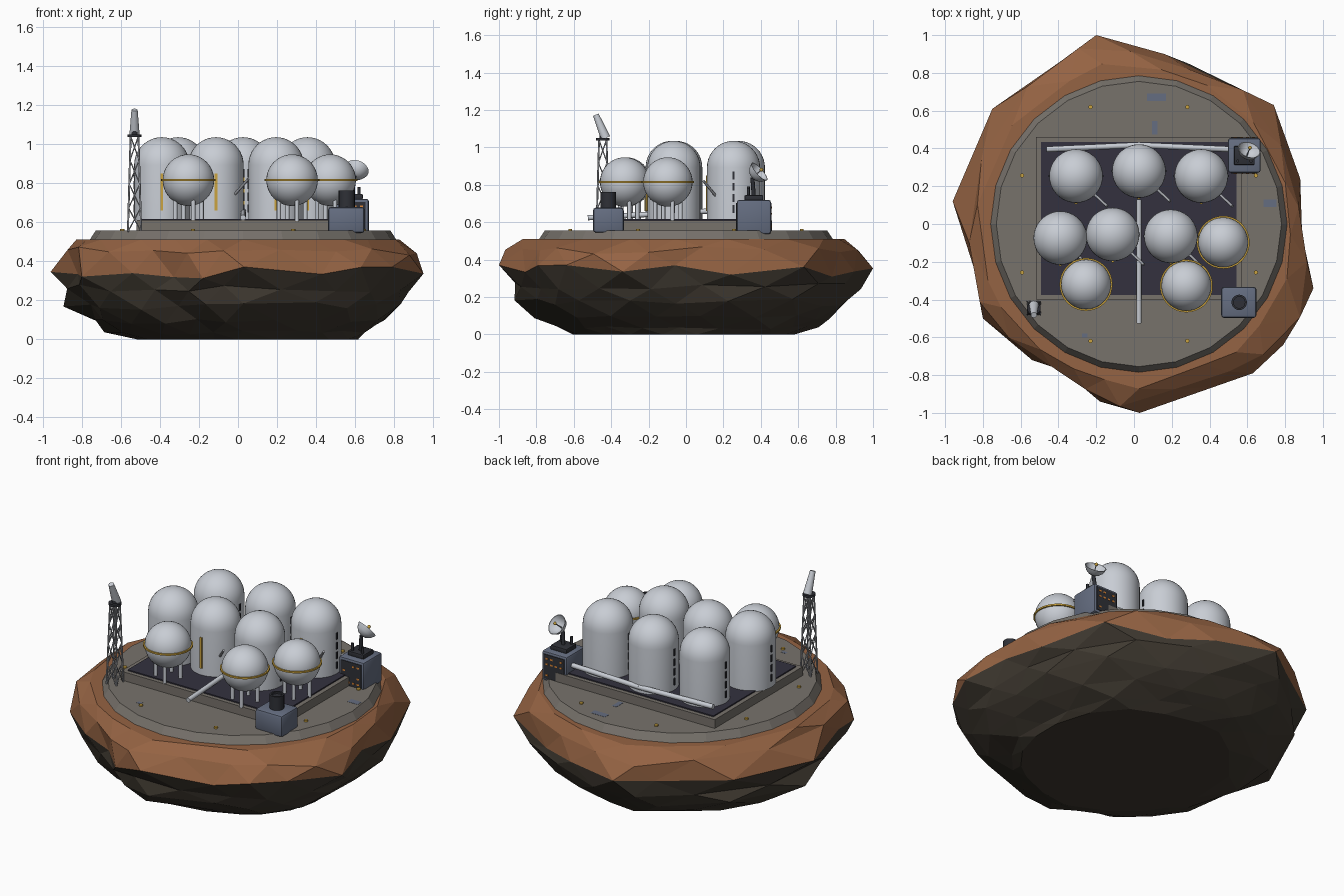
import bpy, bmesh, math, random
from mathutils import Vector

random.seed(7)
if "Cube" in bpy.data.objects:
    bpy.data.objects.remove(bpy.data.objects["Cube"])


def material(name, rgb):
    m = bpy.data.materials.new(name)
    m.use_nodes = True
    m.diffuse_color = (*rgb, 1)
    m.node_tree.nodes["Principled BSDF"].inputs["Base Color"].default_value = (*rgb, 1)
    return m


WHITE = material("tank white", (0.58, 0.61, 0.66))
RUST = material("rust rock", (0.30, 0.125, 0.056))
DARK_ROCK = material("dark rock", (0.05, 0.041, 0.03))
CONCRETE = material("concrete", (0.185, 0.168, 0.148))
PAD = material("pad violet", (0.033, 0.031, 0.049))
BLUE = material("hut blue", (0.13, 0.155, 0.22))
BLACK = material("dark metal", (0.028, 0.03, 0.038))
GOLD = material("gold", (0.6, 0.37, 0.05))
AMBER = material("window amber", (0.75, 0.25, 0.04))
STEEL = material("mast steel", (0.36, 0.37, 0.4))


def finish(name, bm, *mats, smooth=False):
    bmesh.ops.recalc_face_normals(bm, faces=bm.faces[:])
    me = bpy.data.meshes.new(name)
    bm.to_mesh(me)
    bm.free()
    for m in mats:
        me.materials.append(m)
    if smooth:
        me.shade_smooth()
        me.set_sharp_from_angle(angle=math.radians(40))
    ob = bpy.data.objects.new(name, me)
    bpy.context.collection.objects.link(ob)
    return ob


def lathe(name, profile, mat, loc=(0, 0, 0), axis=(0, 0, 1), n=32, smooth=True, closed=False):
    """Revolve (radius, height) points about an axis."""
    bm = bmesh.new()
    rings = [[bm.verts.new((r * math.cos(math.tau * i / n), r * math.sin(math.tau * i / n), z))
              for i in range(n)] for r, z in profile]
    for a, b in zip(rings, rings[1:] + (rings[:1] if closed else [])):
        for i in range(n):
            j = (i + 1) % n
            bm.faces.new((a[i], a[j], b[j], b[i]))
    if not closed:
        for ring, point in ((rings[0], profile[0]), (rings[-1], profile[-1])):
            if point[0] > 0:
                bm.faces.new(ring)
    bmesh.ops.remove_doubles(bm, verts=bm.verts[:], dist=1e-5)
    ob = finish(name, bm, mat, smooth=smooth)
    ob.location = loc
    ob.rotation_euler = Vector(axis).to_track_quat("Z", "Y").to_euler()
    return ob


def rod(name, a, b, r, mat, r2=None, n=12):
    d = Vector(b) - Vector(a)
    return lathe(name, [(r, 0), (r if r2 is None else r2, d.length)], mat, a, d, n)


def box(name, center, size, mat, bevel=0):
    bm = bmesh.new()
    bmesh.ops.create_cube(bm, size=1)
    bmesh.ops.scale(bm, vec=size, verts=bm.verts[:])
    if bevel:
        bmesh.ops.bevel(bm, geom=bm.edges[:], offset=bevel, segments=2, profile=0.5, affect="EDGES")
    ob = finish(name, bm, mat, smooth=bool(bevel))
    ob.location = center
    return ob


def arc(r, start, end, steps, z=0):
    angles = [math.radians(start + (end - start) * i / steps) for i in range(steps + 1)]
    return [(max(0, round(r * math.cos(t), 6)), z + r * math.sin(t)) for t in angles]


# Faceted floating rock: staggered rings, two colours meeting at the widest ring
outline = [(-.2, 1), (.16, .9), (.41, .78), (.74, .63), (.88, .24), (.89, -.06), (.95, -.34),
           (.79, -.64), (.63, -.79), (.43, -.86), (.03, -1), (-.18, -.94), (-.33, -.79),
           (-.54, -.72), (-.8, -.5), (-.82, -.32), (-.96, .12), (-.75, .61), (-.39, .86)]
# height, scale, roundness, height jitter, radius jitter
layers = [(.51, .87, .2, 0, .02), (.45, .98, .1, .025, .04), (.34, 1, 0, .04, 0),
          (.26, .98, .2, .02, .03), (.17, .92, .3, .02, .03), (.09, .83, .4, .015, .03),
          (.035, .72, .45, .01, .03), (0, .63, .5, 0, .02)]
count = len(outline)
bm = bmesh.new()
rings = []
for k, (z, scale, roundness, dz, dr) in enumerate(layers):
    ring = []
    for i in range(count):
        p = Vector(outline[i])
        if k % 2:
            p = (p + Vector(outline[(i + 1) % count])) / 2
        f = scale * (p.length + (.92 - p.length) * roundness) * random.uniform(1 - dr, 1 + dr)
        if k < 2:
            f = max(f, .83)
        p = p.normalized() * f
        ring.append(bm.verts.new((p.x + .04 * (k == 7), p.y, z + random.uniform(-dz, dz))))
    rings.append(ring)
for k, (a, b) in enumerate(zip(rings, rings[1:])):
    for i in range(count):
        j = (i + 1) % count
        if k % 2:
            tris = ((a[i], b[i], b[j]), (a[i], a[j], b[j]))
        else:
            tris = ((a[i], a[j], b[i]), (a[j], b[j], b[i]))
        for t in tris:
            bm.faces.new(t).material_index = 0 if k < 2 else 1
bm.faces.new(rings[0])
bm.faces.new(rings[-1]).material_index = 1
finish("rock", bm, RUST, DARK_ROCK)

# Concrete base, raised slab and dark pad
CX = .026
lathe("base_disc", [(.785, .49), (.785, .51), (.755, .556)], CONCRETE, (CX, 0, 0), n=24, smooth=False)
box("slab", (CX, .03, .58), (1.09, .86, .06), CONCRETE)
box("pad", (CX, .03, .613), (1.035, .81, .008), PAD)
for i in range(8):
    t = math.radians(22.5 + 45 * i)
    lathe("base_light", [(.011, .55), (.011, .565)], GOLD,
          (CX + .67 * math.cos(t), .67 * math.sin(t), 0), n=10)
for x, y, w, d in ((.12, .67, .1, .04), (.11, .51, .03, .07), (.72, .11, .07, .04), (-.26, -.59, .03, .02)):
    box("floor_plate", (x, y, .556), (w, d, .002), BLUE)

# Domed tanks with ladder, side slots and vent pipe
R = .142
for x, y in ((-.307, .254), (.026, .28), (.356, .254), (-.39, -.074), (-.113, -.055), (.195, -.065)):
    lathe("domed_tank", [(R, .61)] + arc(R, 0, 90, 10, .893), WHITE, (x, y, 0), n=36)
    box("tank_ladder", (x, y - R, .755), (.014, .012, .19), GOLD)
    for side in (-1, 1):
        for i in range(4):
            box("tank_slot", (x + side * R, y, .67 + i * .06), (.008, .011, .042), BLACK)
    rod("vent_pipe", (x + .09, y - .09, .735), (x + .165, y - .16, .82), .007, STEEL)

# Round tanks on legs with a gold belt
for x, y in ((-.254, -.32), (.277, -.328), (.472, -.097)):
    lathe("round_tank", arc(.132, -90, 90, 20), WHITE, (x, y, .815), n=36)
    lathe("tank_belt", [(.128, -.005), (.14, -.005), (.14, .005), (.128, .005)], GOLD,
          (x, y, .815), n=36, closed=True)
    for i in range(4):
        t = math.radians(20 + 90 * i)
        dx, dy = .072 * math.cos(t), .072 * math.sin(t)
        rod("tank_leg", (x + dx, y + dy, .605), (x + dx, y + dy, .73), .011, WHITE)

# Ground pipes
rod("centre_pipe", (CX, .13, .66), (CX, -.525, .624), .014, WHITE)
for side in (-1, 1):
    rod("back_pipe", (CX, .418, .65), (CX + side * .49, .395, .65), .015, WHITE)

# Small hut with chimney
box("front_hut", (.555, -.415, .611), (.187, .165, .134), BLUE, .016)
lathe("chimney", [(.041, .67), (.041, .762), (.03, .762), (.03, .75)], BLACK, (.557, -.415, 0), n=20)

# Control hut with lit panels, roof gear and dish
HX, HY = .584, .363
box("control_hut", (HX, HY, .628), (.172, .182, .182), BLUE, .012)
for side in (-1, 1):
    wall = HY + side * .092
    box("hut_panel", (HX, wall, .628), (.14, .006, .15), BLACK)
    for i in range(4):
        for j in range(4):
            if random.random() < .4:
                box("hut_window", (HX + (i - 1.5) * .032, wall + side * .003, .628 + (j - 1.5) * .034),
                    (.016, .004, .01), AMBER)
box("roof_gear", (HX, HY, .73), (.11, .1, .03), BLACK, .006)
for dx, dy, h in ((-.035, -.03, .79), (.035, -.03, .78)):
    rod("roof_rod", (HX + dx, HY + dy, .73), (HX + dx, HY + dy, h), .008, BLACK)
dish_axis = Vector((.28, .72, .63)).normalized()
hub = Vector((.595, .355, .838))
rod("dish_mast", (HX, HY, .73), hub, .011, BLACK)
lathe("dish", [(0, 0), (.03, .008), (.05, .026), (.062, .052), (.058, .052), (.046, .03), (.028, .014), (0, .006)],
      WHITE, hub, dish_axis, n=24)
rod("dish_feed", hub, hub + dish_axis * .065, .003, STEEL)
lathe("feed_tip", arc(.01, -90, 90, 6), GOLD, hub + dish_axis * .067, n=12)

# Lattice mast
MX, MY, Z0, Z1, BAYS = -.53, -.445, .55, 1.04, 4
corners = ((-1, -1), (1, -1), (1, 1), (-1, 1))


def mast_point(c, level):
    f = level / BAYS
    half = .034 - .014 * f
    return (MX + c[0] * half, MY + c[1] * half, Z0 + (Z1 - Z0) * f)


for c, d in zip(corners, corners[1:] + corners[:1]):
    rod("mast_leg", mast_point(c, 0), mast_point(c, BAYS), .005, STEEL, n=10)
    for k in range(BAYS):
        rod("mast_brace", mast_point(c, k), mast_point(d, k + 1), .0032, STEEL, n=10)
        rod("mast_brace", mast_point(d, k), mast_point(c, k + 1), .0032, STEEL, n=10)
lathe("mast_platform", [(.036, 1.036), (.036, 1.05)], BLACK, (MX, MY, 0), n=16)
rod("mast_mount", (MX, MY, 1.045), (MX, MY, 1.075), .018, BLACK)
rod("mast_horn", (MX, -.43, 1.05), (MX, -.482, 1.175), .026, WHITE, .016, 16)
